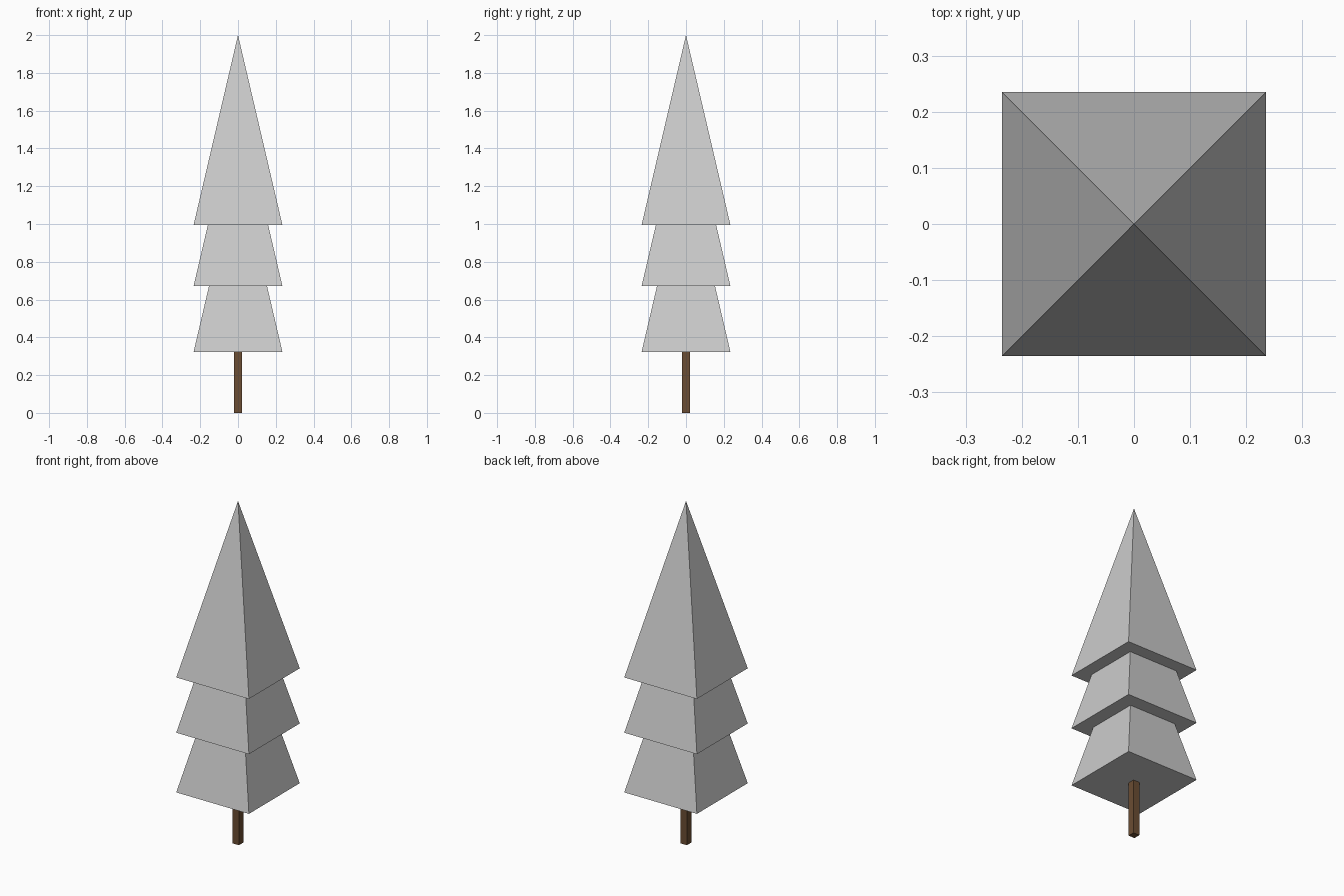
import bpy
from math import sqrt, radians

if "Cube" in bpy.data.objects:
    bpy.data.objects.remove(bpy.data.objects["Cube"])

HALF = 0.235          # half width of every foliage tier
HEIGHT = 1.005        # full pyramid height
TRUNK_HALF = 0.02

# Foliage: three identical nested square pyramids
for name, base in (("lower_foliage", 0.323), ("middle_foliage", 0.672), ("upper_foliage", 0.995)):
    bpy.ops.mesh.primitive_cone_add(
        vertices=4, radius1=HALF * sqrt(2), radius2=0, depth=HEIGHT,
        location=(0, 0, base + HEIGHT / 2), rotation=(0, 0, radians(45)))
    bpy.context.object.name = name

# Trunk: slim square post running up into the lowest tier
trunk_top = 0.45
bpy.ops.mesh.primitive_cube_add(size=1, location=(0, 0, trunk_top / 2))
trunk = bpy.context.object
trunk.name = "trunk"
trunk.scale = (2 * TRUNK_HALF, 2 * TRUNK_HALF, trunk_top)

bark = bpy.data.materials.new("bark")
bark.diffuse_color = (0.147, 0.075, 0.033, 1)
bark.use_nodes = True
bark.node_tree.nodes["Principled BSDF"].inputs["Base Color"].default_value = bark.diffuse_color
trunk.data.materials.append(bark)
